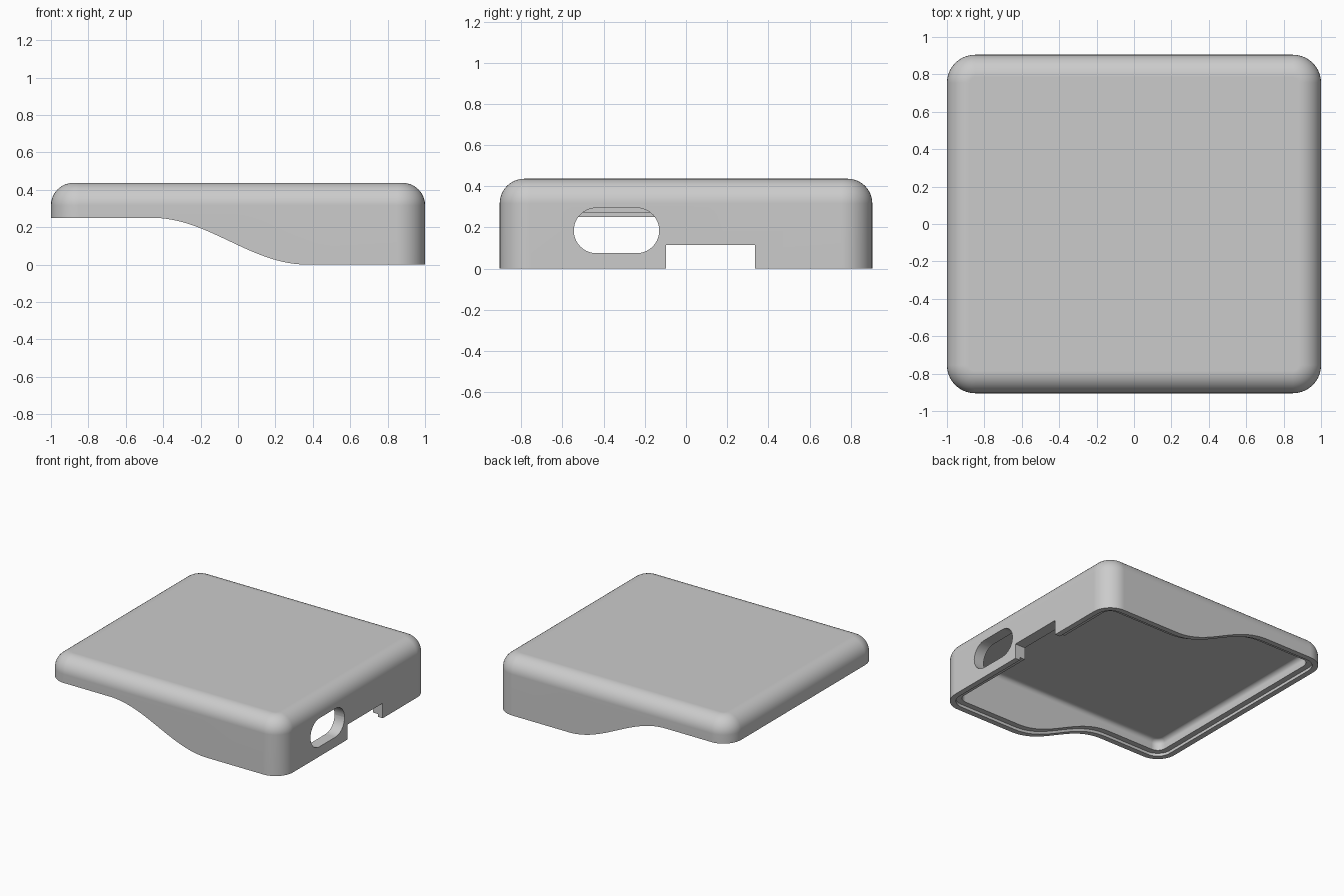
import bpy
import bmesh
import math

if "Cube" in bpy.data.objects:
    bpy.data.objects.remove(bpy.data.objects["Cube"], do_unlink=True)

HALF_X, HALF_Y, TOP = 1.0, 0.905, 0.437
CORNER, FILLET, WALL, LIP, STEP = 0.15, 0.12, 0.085, 0.042, 0.022

grey = bpy.data.materials.new("light grey plastic")
grey.use_nodes = True
grey.diffuse_color = (0.6, 0.6, 0.6, 1)
grey.node_tree.nodes["Principled BSDF"].inputs["Base Color"].default_value = (0.6, 0.6, 0.6, 1)


def rounded_rect(hx, hy, r, steps=10):
    """Outline of a rounded rectangle, counter-clockwise."""
    pts = []
    for q, (sx, sy) in enumerate([(1, 1), (-1, 1), (-1, -1), (1, -1)]):
        for i in range(steps + 1):
            a = math.pi / 2 * (q + i / steps)
            pts.append((sx * (hx - r) + r * math.cos(a), sy * (hy - r) + r * math.sin(a)))
    return pts


def skin(name, loops):
    """Closed solid through a stack of matching outlines."""
    bm = bmesh.new()
    rows = [[bm.verts.new(p) for p in loop] for loop in loops]
    n = len(rows[0])
    for low, high in zip(rows, rows[1:]):
        for i in range(n):
            j = (i + 1) % n
            bm.faces.new((low[i], low[j], high[j], high[i]))
    bm.faces.new(rows[0][::-1])
    bm.faces.new(rows[-1])
    bmesh.ops.recalc_face_normals(bm, faces=bm.faces)
    mesh = bpy.data.meshes.new(name)
    bm.to_mesh(mesh)
    bm.free()
    obj = bpy.data.objects.new(name, mesh)
    bpy.context.collection.objects.link(obj)
    mesh.materials.append(grey)
    return obj


def domed_block(name, inset, bottom, top, fillet):
    """Rounded block whose top edge is filleted."""
    r = CORNER - inset
    rings = [(0, bottom)]
    for i in range(11):
        a = math.pi / 2 * i / 10
        rings.append((fillet * (1 - math.cos(a)), top - fillet + fillet * math.sin(a)))
    return skin(name, [[(x, y, z) for x, y in
                        rounded_rect(HALF_X - inset - d, HALF_Y - inset - d, r - d)]
                       for d, z in rings])


def wave_block(name, lift):
    """Everything below the S-shaped lower edge."""
    pts = [(-1.2, -0.5), (1.2, -0.5), (1.2, lift)]
    for i in range(33):
        t = i / 32
        pts.append((0.37 - 0.83 * t, lift + 0.125 * (1 - math.cos(math.pi * t))))
    pts.append((-1.2, lift + 0.25))
    return skin(name, [[(x, y, z) for x, z in pts] for y in (-1.2, 1.2)])


def combine(obj, tool, operation="DIFFERENCE"):
    mod = obj.modifiers.new("cut", "BOOLEAN")
    mod.object, mod.operation, mod.solver = tool, operation, "EXACT"
    bpy.context.view_layer.objects.active = obj
    bpy.ops.object.modifier_apply(modifier=mod.name)
    bpy.data.objects.remove(tool, do_unlink=True)


# Outer body and its hollow inside
case = domed_block("case_shell", 0, -0.1, TOP, FILLET)
combine(case, domed_block("cavity", WALL, -0.3, TOP - WALL, FILLET - WALL))

# S-shaped lower edge
combine(case, wave_block("edge_cut", 0.0))

# Stepped lip on the inside of the lower edge
plug = domed_block("lip_step", LIP, -0.4, 0.4, 0.05)
combine(plug, wave_block("lip_wave", STEP), "INTERSECT")
combine(case, plug)

# Slotted opening in the left wall
slot = rounded_rect(0.2075, 0.11, 0.1099)
combine(case, skin("slot_cut", [[(x, y - 0.3375, z + 0.185) for y, z in slot]
                                for x in (0.8, 1.2)]))

# Square notch in the lower edge of the left wall
notch = [(-0.097, -0.2), (0.335, -0.2), (0.335, 0.115), (-0.097, 0.115)]
combine(case, skin("notch_cut", [[(x, y, z) for y, z in notch] for x in (0.8, 1.2)]))

# Smooth shading with crisp cut edges
bpy.ops.object.select_all(action="DESELECT")
case.select_set(True)
bpy.context.view_layer.objects.active = case
bpy.ops.object.shade_smooth_by_angle(angle=math.radians(30))
weighted = case.modifiers.new("weighted_normals", "WEIGHTED_NORMAL")
weighted.keep_sharp = True
